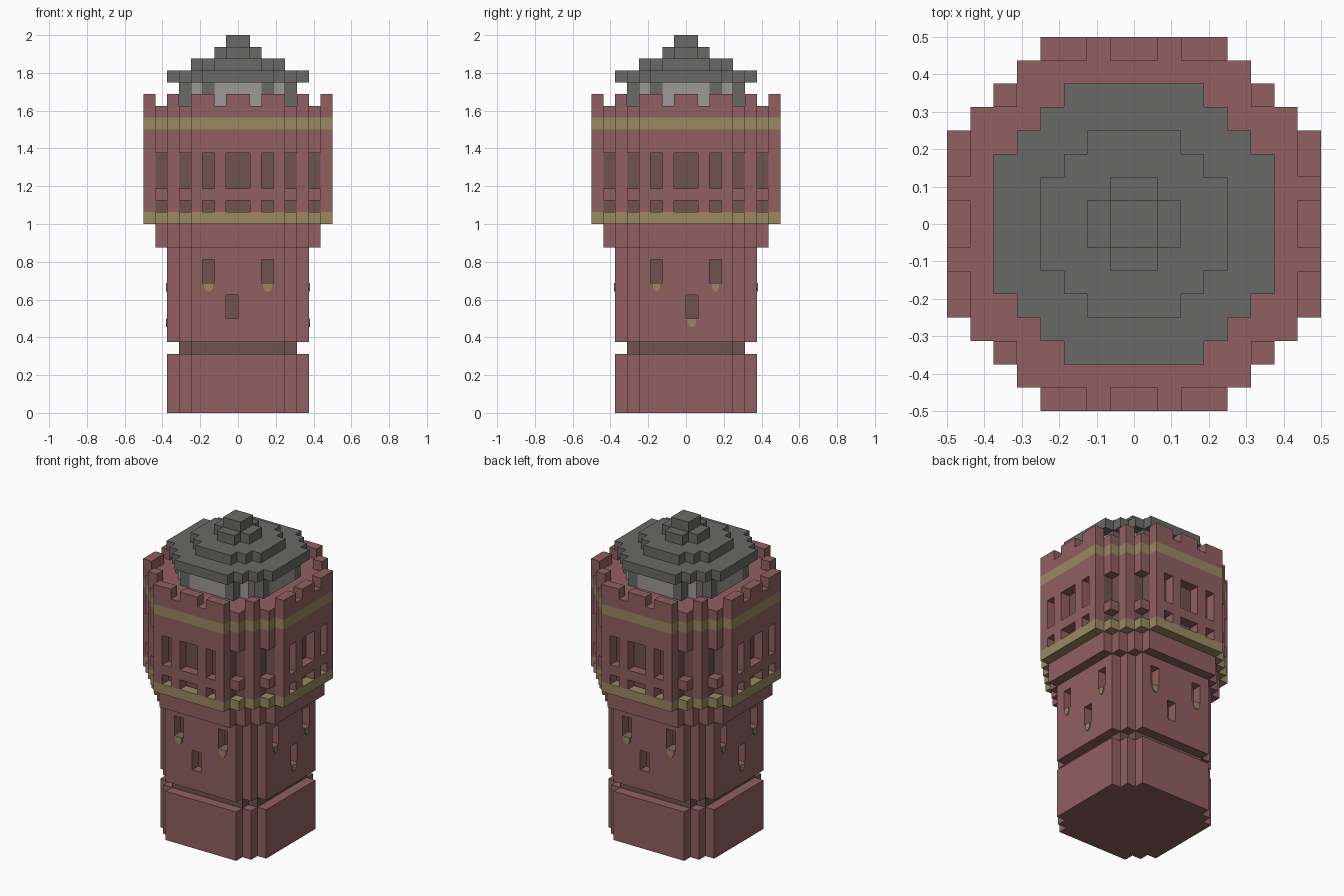
import bpy, bmesh, math
from mathutils import Matrix, Vector

if "Cube" in bpy.data.objects:
    bpy.data.objects.remove(bpy.data.objects["Cube"])

U = 1 / 16  # one block


def material(name, rgb):
    m = bpy.data.materials.new(name)
    lin = [((c / 255 + 0.055) / 1.055) ** 2.4 for c in rgb]
    m.diffuse_color = (*lin, 1)
    m.use_nodes = True
    m.node_tree.nodes["Principled BSDF"].inputs["Base Color"].default_value = m.diffuse_color
    return m


BRICK = material("red brick", (145, 96, 97))
DARK = material("dark brick", (112, 82, 80))
GOLD = material("gold trim", (154, 137, 97))
SLATE = material("roof slate", (105, 105, 103))
PALE = material("pale stone", (158, 153, 151))


def fold(i):
    return i if i >= 0 else -1 - i


def disc(r, flat):
    """Stepped disc: half width r, with outermost rows of half width flat."""
    return {(x, y) for x in range(-r, r) for y in range(-r, r)
            if fold(x) + fold(y) <= r + flat - 2}


def slab(cells, z0, z1):
    return {(x, y, z) for x, y in cells for z in range(z0, z1)}


def ab(x, y):
    return tuple(sorted((fold(x), fold(y))))


parts = {}

# Base, groove and shaft
parts["base"] = (BRICK, slab(disc(6, 4), 0, 5))
parts["groove"] = (DARK, slab(disc(5, 4), 5, 6))
parts["shaft_core"] = (DARK, slab(disc(5, 4), 6, 14))
shaft = slab(disc(6, 4) - disc(5, 4), 6, 14)
openings = set()
for z in (11, 12):
    for t in (-3, 2):
        openings |= {(t, -6, z), (t, 5, z), (-6, t, z), (5, t, z)}
for z in (8, 9):
    openings |= {(-1, -6, z), (0, 5, z), (5, 0, z), (-6, -1, z)}
parts["shaft_wall"] = (BRICK, shaft - openings)
parts["corbel"] = (BRICK, slab(disc(7, 4), 14, 16))

# Gallery: dark core behind a pierced ring wall with two gold bands
ring = disc(8, 4) - disc(7, 4)
parts["gallery_core"] = (DARK, slab(disc(7, 4), 16, 25))
parts["gallery_floor"] = (BRICK, slab(disc(7, 4), 25, 26))
parts["lower_band"] = (GOLD, slab(ring, 16, 17))
parts["upper_band"] = (GOLD, slab(ring, 24, 25))
pierced = {c for c in ring if ab(*c) in ((0, 7), (2, 7), (4, 6))}
wall = slab(ring, 17, 24) - slab(pierced, 17, 18) - slab(pierced, 19, 22)
parts["gallery_wall"] = (BRICK, wall)

# Battlements
gaps = {c for c in ring if ab(*c) in ((1, 7), (4, 6))}
parts["battlements"] = (BRICK, slab(ring, 25, 26) | slab(ring - gaps, 26, 27))

# Lantern with slate posts
posts = {c for c in disc(5, 3) if ab(*c) == (2, 4)}
parts["lantern_posts"] = (SLATE, slab(posts, 26, 28))
parts["lantern"] = (PALE, slab(disc(5, 3) - posts, 26, 28))

# Stepped roof
roof = set()
for k, (r, flat) in enumerate(((6, 3), (4, 2), (2, 1), (1, 1))):
    roof |= slab(disc(r, flat), 28 + k, 29 + k)
parts["roof"] = (SLATE, roof)

solid = set().union(*(cells for _, cells in parts.values()))


def finish(name, bm, mat):
    me = bpy.data.meshes.new(name)
    bm.to_mesh(me)
    bm.free()
    me.materials.append(mat)
    bpy.context.collection.objects.link(bpy.data.objects.new(name, me))


def build(name, mat, cells):
    """Skin the exposed sides of the blocks and merge flat areas."""
    bm = bmesh.new()
    verts = {}

    def vert(p):
        if p not in verts:
            verts[p] = bm.verts.new([c * U for c in p])
        return verts[p]

    for c in sorted(cells):
        for axis in range(3):
            for side in (0, 1):
                n = list(c)
                n[axis] += 2 * side - 1
                if tuple(n) in solid:
                    continue
                quad = []
                for s, t in ((0, 0), (1, 0), (1, 1), (0, 1)):
                    p = list(c)
                    p[axis] += side
                    p[(axis + 1) % 3] += s
                    p[(axis + 2) % 3] += t
                    quad.append(vert(tuple(p)))
                bm.faces.new(quad if side else quad[::-1])
    bmesh.ops.dissolve_limit(bm, angle_limit=math.radians(1),
                             verts=bm.verts[:], edges=bm.edges[:])
    finish(name, bm, mat)


for name, (mat, cells) in parts.items():
    build(name, mat, cells)

# Small gold drips under the shaft windows
bm = bmesh.new()


def drip(angle, t, z, w):
    shape = ((-w, 0), (-w, -.025), (-w * .45, -.045),
             (w * .45, -.045), (w, -.025), (w, 0))
    rot = Matrix.Rotation(math.radians(angle), 3, 'Z')
    back = [bm.verts.new(rot @ Vector((t + x, -.375, z + h))) for x, h in shape]
    front = [bm.verts.new(rot @ Vector((t + x, -.381, z + h))) for x, h in shape]
    bm.faces.new(front)
    for i in range(6):
        j = (i + 1) % 6
        bm.faces.new((front[j], front[i], back[i], back[j]))


for turn in (0, 180):
    for t in (-2.5 * U, 2.5 * U):
        drip(turn, t, 11 * U, .024)
        drip(turn + 90, t, 11 * U, .018)
    drip(turn + 90, .5 * U, 8 * U, .022)
bmesh.ops.recalc_face_normals(bm, faces=bm.faces[:])
finish("window_drips", bm, GOLD)
